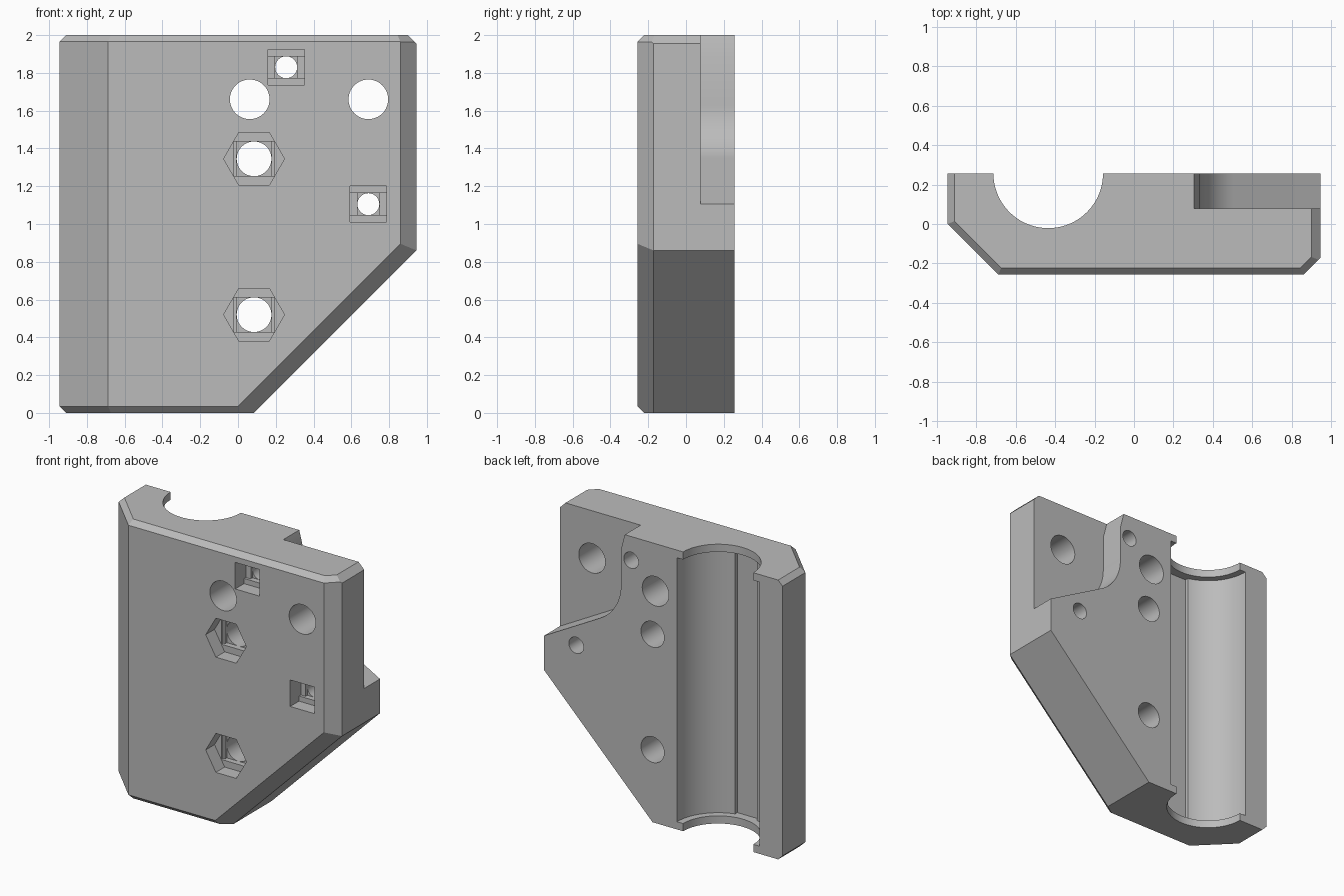
import bpy, bmesh, math
from mathutils import Vector

cube = bpy.data.objects.get("Cube")
if cube:
    bpy.data.objects.remove(cube, do_unlink=True)

grey = bpy.data.materials.new("plain grey")
grey.use_nodes = True
GREY = (0.5, 0.5, 0.5, 1)
grey.diffuse_color = GREY
grey.node_tree.nodes["Principled BSDF"].inputs["Base Color"].default_value = GREY

W, D, H = 0.945, 0.257, 2.0      # half width, half depth, height


def make_object(name, bm):
    bmesh.ops.recalc_face_normals(bm, faces=bm.faces)
    mesh = bpy.data.meshes.new(name)
    bm.to_mesh(mesh)
    bm.free()
    obj = bpy.data.objects.new(name, mesh)
    bpy.context.collection.objects.link(obj)
    mesh.materials.append(grey)
    return obj


def prism(name, points, start, end, axis="Y"):
    """Extrude a flat profile along Y (points are x, z) or Z (points are x, y)."""
    bm = bmesh.new()
    place = (lambda a, b, t: (a, t, b)) if axis == "Y" else (lambda a, b, t: (a, b, t))
    face = bm.faces.new([bm.verts.new(place(a, b, start)) for a, b in points])
    grown = bmesh.ops.extrude_face_region(bm, geom=[face])["geom"]
    moved = [v for v in grown if isinstance(v, bmesh.types.BMVert)]
    bmesh.ops.translate(bm, verts=moved, vec=place(0, 0, end - start))
    return make_object(name, bm)


def ring(x, z, r, n):
    return [(x + r * math.cos(math.tau * i / n), z + r * math.sin(math.tau * i / n))
            for i in range(n)]


def rect(x, z, w, h):
    return [(x - w, z - h), (x + w, z - h), (x + w, z + h), (x - w, z + h)]


def bevel_cut(bm, point, normal):
    """Slice off everything on the outer side of a plane and close the solid."""
    cut = bmesh.ops.bisect_plane(bm, geom=bm.verts[:] + bm.edges[:] + bm.faces[:], dist=1e-5,
                                 plane_co=point, plane_no=Vector(normal).normalized(),
                                 clear_outer=True)["geom_cut"]
    bmesh.ops.contextual_create(bm, geom=[e for e in cut if isinstance(e, bmesh.types.BMEdge)])


# Main block: a box sliced by the sloping corner and the edge chamfers
bm = bmesh.new()
bmesh.ops.create_cube(bm, size=1)
bmesh.ops.scale(bm, vec=(2 * W, 2 * D, H), verts=bm.verts)
bmesh.ops.translate(bm, vec=(0, 0, H / 2), verts=bm.verts)
r2 = math.sqrt(2)
c, big = 0.035, 0.085
bevel_cut(bm, (0.085, 0, 0), (1, 0, -1))                   # sloping corner
bevel_cut(bm, (-W, 0, 0), (-1, -1, 0))                     # wide front left bevel
bevel_cut(bm, (W, big - D, 0), (1, -1, 0))                 # front right bevel
bevel_cut(bm, (0, big - D, -0.085), (1, -r2, -1))          # bevel along the slope
for z, up in ((0, -1), (H, 1)):
    bevel_cut(bm, (0, c - D, z), (0, -1, up))
    bevel_cut(bm, (c - W, 0, z), (-1, 0, up))
    bevel_cut(bm, (c * r2 - W, 0, z), (-1, -1, r2 * up))
bevel_cut(bm, (W - 0.045, 0, H), (1, 0, 1))
bevel_cut(bm, (W, big - D + 0.05, H), (1, -1, r2))
body = make_object("carriage_block", bm)

cutters = []


def cut(name, *args):
    cutters.append(prism(name, *args))


# Round channel with a wider bearing seat and a flat groove along its floor
CX = -0.435
cut("channel_cutter", ring(CX, D, 0.278, 96), -0.1, H + 0.1, "Z")
cut("seat_cutter", ring(CX, D, 0.327, 96), 0.055, H - 0.055, "Z")
cut("groove_cutter", rect(CX, D - 0.17, 0.087, 0.17), 0.055, H - 0.055, "Z")

# Rear corner recess with a rounded inside corner
slope, r = math.radians(29), 0.32
arc = []
for i in range(17):
    a = math.pi + (math.pi / 2 - slope) * i / 16
    arc.append((0.335 + r + r * math.cos(a), 1.63 + r * math.sin(a)))
recess = [(0.305, H + 0.1), (0.305, H), (0.335, 1.885)] + arc
recess += [(W, 1.105), (W + 0.1, 1.105 - 0.1 * math.tan(slope)), (W + 0.1, H + 0.1)]
cut("recess_cutter", recess, 0.078, D + 0.1)

# Plain through holes
for x in (0.062, 0.69):
    cut("bolt_hole_cutter", ring(x, 1.66, 0.105, 48), -0.4, 0.4)


# Nut pockets, with two stepped layers between pocket and hole
def nut_hole(x, z, outline, hole, slot):
    floor = -D + 0.1
    cut("nut_pocket_cutter", outline, -0.4, floor)
    cut("slot_cutter", rect(x, z, slot, hole), -0.4, floor + 0.02)
    cut("step_cutter", rect(x, z, hole, hole), -0.4, floor + 0.04)
    cut("screw_hole_cutter", ring(x, z, hole, 40), -0.4, 0.4)


for z in (1.345, 0.52):
    nut_hole(0.085, z, ring(0.085, z, 0.161, 6), 0.092, 0.107)
for x, z in ((0.255, 1.83), (0.69, 1.105)):
    nut_hole(x, z, rect(x, z, 0.097, 0.095), 0.058, 0.096)

# Carve the block, then put the cutters away
for tool in cutters:
    mod = body.modifiers.new(tool.name, "BOOLEAN")
    mod.operation, mod.solver, mod.object = "DIFFERENCE", "EXACT", tool
bpy.context.view_layer.update()
carved = bpy.data.meshes.new_from_object(body.evaluated_get(bpy.context.evaluated_depsgraph_get()))
body.modifiers.clear()
body.data = carved
body.data.name = "carriage_block"
for tool in cutters:
    bpy.data.objects.remove(tool, do_unlink=True)

# Smooth round surfaces, keep edges crisp
bpy.ops.object.select_all(action="DESELECT")
body.select_set(True)
bpy.context.view_layer.objects.active = body
bpy.ops.object.shade_smooth_by_angle(angle=math.radians(15))
